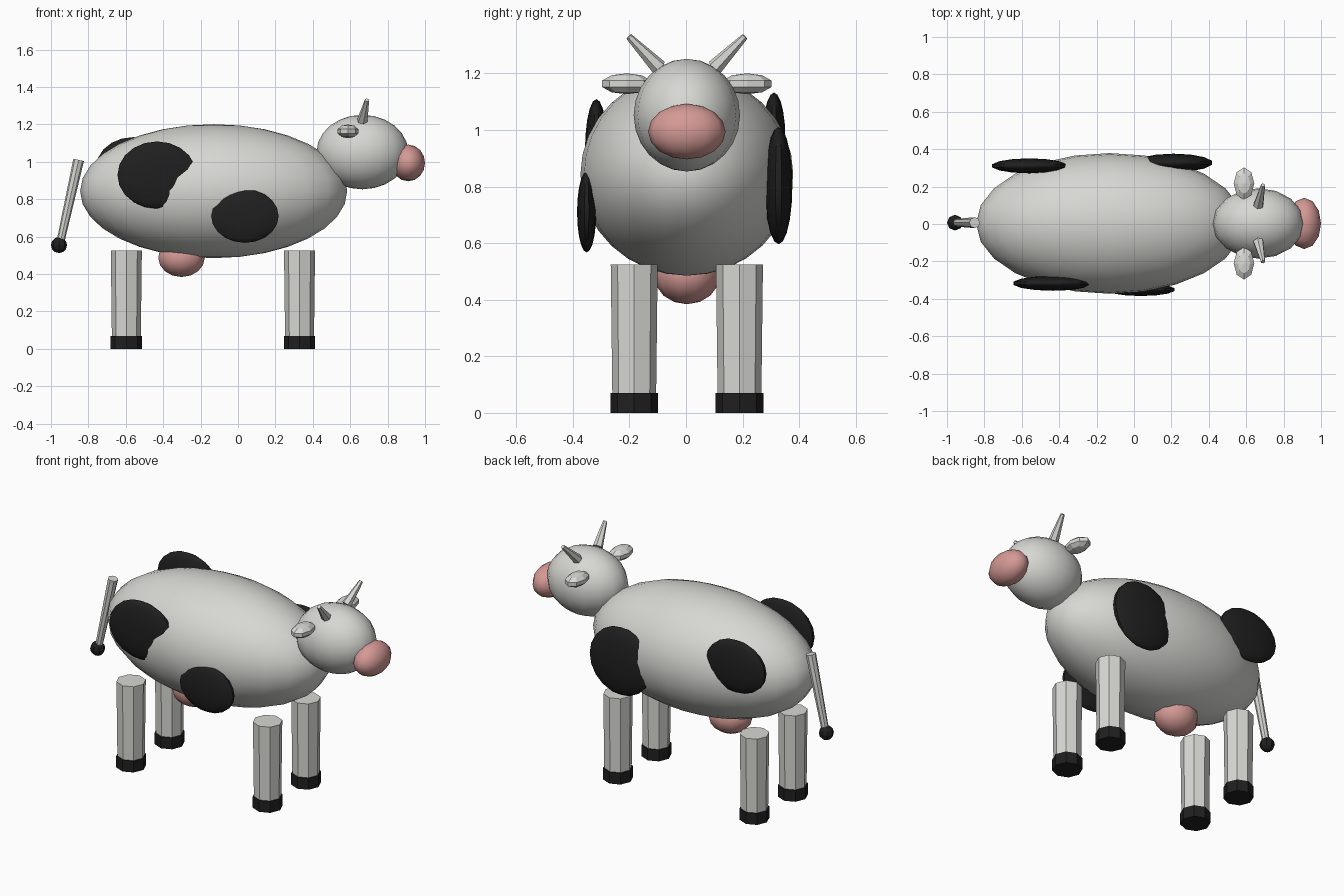
import bpy, math
from mathutils import Vector

if "Cube" in bpy.data.objects:
    bpy.data.objects.remove(bpy.data.objects["Cube"])

Y0 = 0.003  # mid-plane of the animal


def material(name, rgb):
    m = bpy.data.materials.new(name)
    m.diffuse_color = (*rgb, 1)
    m.use_nodes = True
    m.node_tree.nodes["Principled BSDF"].inputs["Base Color"].default_value = m.diffuse_color
    return m


WHITE = material("off_white_hide", (0.68, 0.68, 0.65))
BLACK = material("near_black", (0.014, 0.014, 0.014))
PINK = material("dusty_pink", (0.66, 0.32, 0.30))


def finish(name, mat, angle=None):
    ob = bpy.context.object
    ob.name = name
    ob.data.materials.append(mat)
    if angle:
        bpy.ops.object.transform_apply(location=False, rotation=False, scale=True)
        bpy.ops.object.shade_smooth_by_angle(angle=math.radians(angle))
    return ob


def ellipsoid(name, mat, loc, radii, segs, rings, angle=None):
    bpy.ops.mesh.primitive_uv_sphere_add(segments=segs, ring_count=rings, radius=1, location=loc)
    bpy.context.object.scale = radii
    return finish(name, mat, angle)


def rod(name, mat, a, b, ra, rb, sides):
    a, b = Vector(a), Vector(b)
    d = b - a
    rot = d.to_track_quat('Z', 'Y').to_euler() if abs(d.x) + abs(d.y) > 1e-6 else (0, 0, 0)
    bpy.ops.mesh.primitive_cone_add(vertices=sides, radius1=ra, radius2=rb, depth=d.length,
                                    location=(a + b) / 2, rotation=rot)
    return finish(name, mat)


# Body, head, snout and udder
ellipsoid("body", WHITE, (-0.13, Y0, 0.843), (0.714, 0.376, 0.358), 24, 16, 40)
ellipsoid("head", WHITE, (0.665, Y0, 1.052), (0.245, 0.188, 0.199), 16, 12, 40)
ellipsoid("snout", PINK, (0.91, Y0, 0.994), (0.09, 0.137, 0.098), 12, 8, 45)
ellipsoid("udder", PINK, (-0.302, Y0, 0.488), (0.131, 0.117, 0.104), 10, 8, 45)

# Legs with hooves
for end, x in (("front", 0.329), ("rear", -0.597)):
    for side, s in (("right", -1), ("left", 1)):
        y = Y0 + s * 0.186
        rod(f"{end}_{side}_leg", WHITE, (x, y, 0.03), (x, y, 0.525), 0.077, 0.083, 8)
        rod(f"{end}_{side}_hoof", BLACK, (x, y, 0), (x, y, 0.07), 0.084, 0.084, 8)

# Horns and ears
for side, s in (("right", -1), ("left", 1)):
    rod(f"{side}_horn", WHITE, (0.665, Y0 + s * 0.098, 1.22), (0.69, Y0 + s * 0.205, 1.33),
        0.029, 0.012, 6)
    ellipsoid(f"{side}_ear", WHITE, (0.588, Y0 + s * 0.213, 1.163), (0.058, 0.091, 0.037), 8, 5)

# Tail and its tuft
rod("tail", WHITE, (-0.952, Y0 + 0.004, 0.56), (-0.852, Y0 + 0.004, 1.01), 0.021, 0.029, 8)
ellipsoid("tail_tuft", BLACK, (-0.957, Y0 + 0.004, 0.555), (0.043, 0.042, 0.043), 8, 6)

# Hide patches: flattened ellipsoids partly sunk in the body
for name, loc, radii in (
    ("right_rear_patch", (-0.433, -0.317, 0.929), (0.217, 0.04, 0.18)),
    ("right_front_patch", (0.037, -0.351, 0.71), (0.185, 0.034, 0.143)),
    ("left_front_patch", (0.212, 0.327, 0.803), (0.21, 0.049, 0.207)),
    ("left_rear_patch", (-0.56, 0.311, 0.972), (0.203, 0.04, 0.16)),
):
    ellipsoid(name, BLACK, loc, radii, 14, 10, 45)
